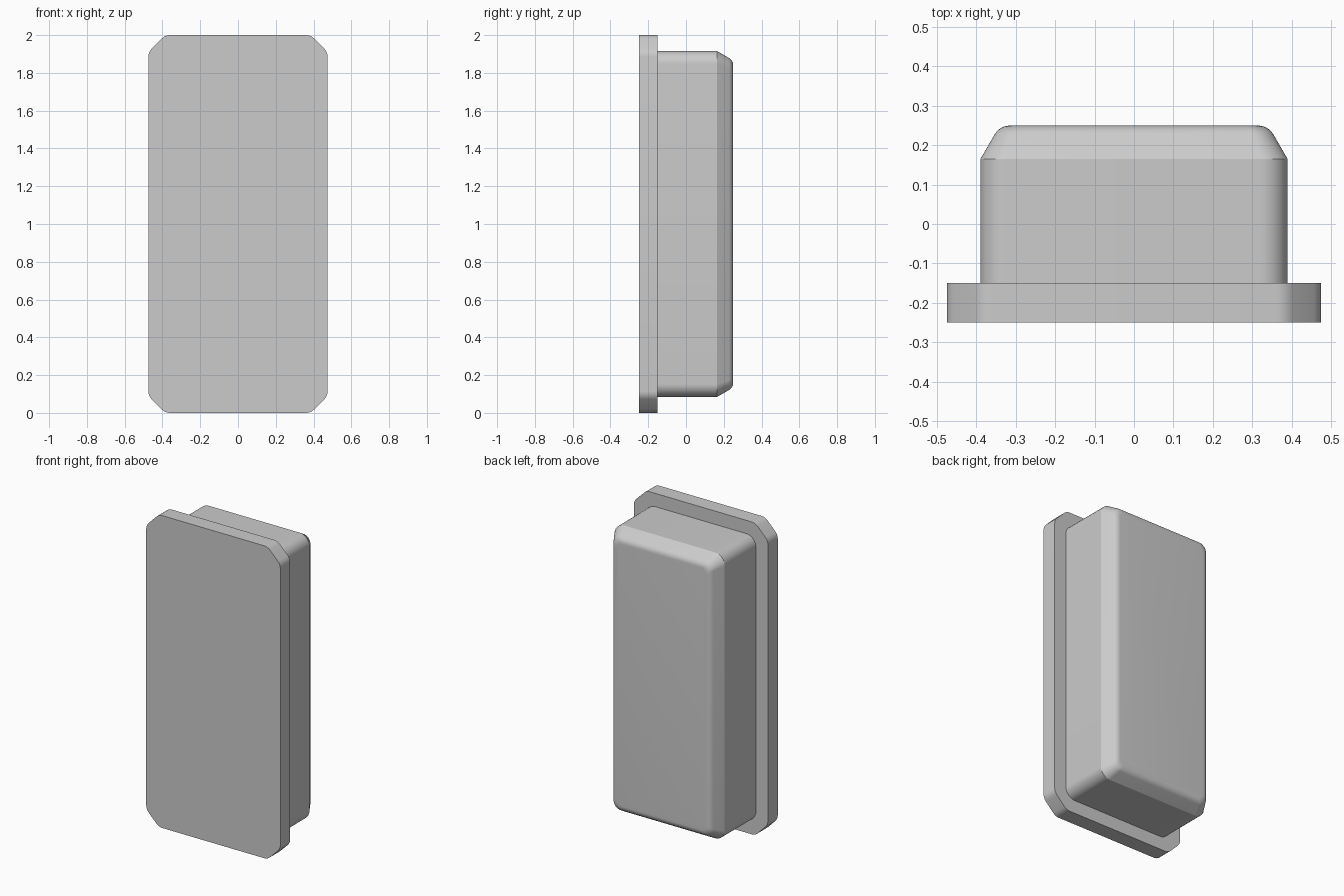
import bpy, bmesh, math
from mathutils import Vector

cube = bpy.data.objects.get("Cube")
if cube:
    bpy.data.objects.remove(cube, do_unlink=True)

grey = bpy.data.materials.new("plain grey")
grey.use_nodes = True
grey.diffuse_color = (0.6, 0.6, 0.6, 1)
grey.node_tree.nodes["Principled BSDF"].inputs["Base Color"].default_value = (0.6, 0.6, 0.6, 1)


def fillet(points, radius, steps):
    """Round every corner of a closed convex 2D outline."""
    out = []
    for i, p in enumerate(points):
        a = (points[i - 1] - p).normalized()
        b = (points[(i + 1) % len(points)] - p).normalized()
        half = a.angle(b) / 2
        centre = p + (a + b).normalized() * radius / math.sin(half)
        start = p + a * radius / math.tan(half) - centre
        end = p + b * radius / math.tan(half) - centre
        for s in range(steps + 1):
            t = s / steps
            out.append(centre + start.lerp(end, t).normalized() * radius)
    return out


def rectangle(hx, hz, cut=0):
    """Centred rectangle outline, optionally with chamfered corners."""
    if not cut:
        return [Vector(c) for c in ((hx, -hz), (hx, hz), (-hx, hz), (-hx, -hz))]
    half = [(hx, -hz + cut), (hx, hz - cut), (hx - cut, hz), (cut - hx, hz)]
    return [Vector(c) for c in half] + [-Vector(c) for c in half]


def loft(name, sections):
    """Skin (y, outline) sections from front to back and cap both ends."""
    bm = bmesh.new()
    rings = [[bm.verts.new((p.x, y, p.y + 1)) for p in ring] for y, ring in sections]
    for r, s in zip(rings, rings[1:]):
        n = len(r)
        for i in range(n):
            j = (i + 1) % n
            bm.faces.new((r[i], r[j], s[j], s[i]))
    bm.faces.new(rings[0])
    bm.faces.new(rings[-1])
    bmesh.ops.recalc_face_normals(bm, faces=bm.faces)
    mesh = bpy.data.meshes.new(name)
    bm.to_mesh(mesh)
    bm.free()
    mesh.materials.append(grey)
    obj = bpy.data.objects.new(name, mesh)
    bpy.context.collection.objects.link(obj)
    bpy.ops.object.select_all(action="DESELECT")
    obj.select_set(True)
    bpy.context.view_layer.objects.active = obj
    bpy.ops.object.shade_smooth_by_angle(angle=math.radians(25))
    return obj


# Front flange with softened chamfered corners
outline = fillet(rectangle(0.475, 1, 0.09), 0.06, 4)
loft("front_flange", [(-0.25, outline), (-0.15, outline)])

# Rear body: straight walls, 30 degree taper, rounded back rim
RIM = 0.045
sections = [(-0.15, 0), (0.165, 0)]
for k in range(7):
    a = math.radians(30 + 10 * k)
    sections.append((0.25 - RIM + RIM * math.sin(a), 0.075 - RIM * math.cos(a)))
loft("rear_body", [
    (y, fillet(rectangle(0.39 - d, 0.915 - d), 0.068 - 0.4 * d, 8)) for y, d in sections])
